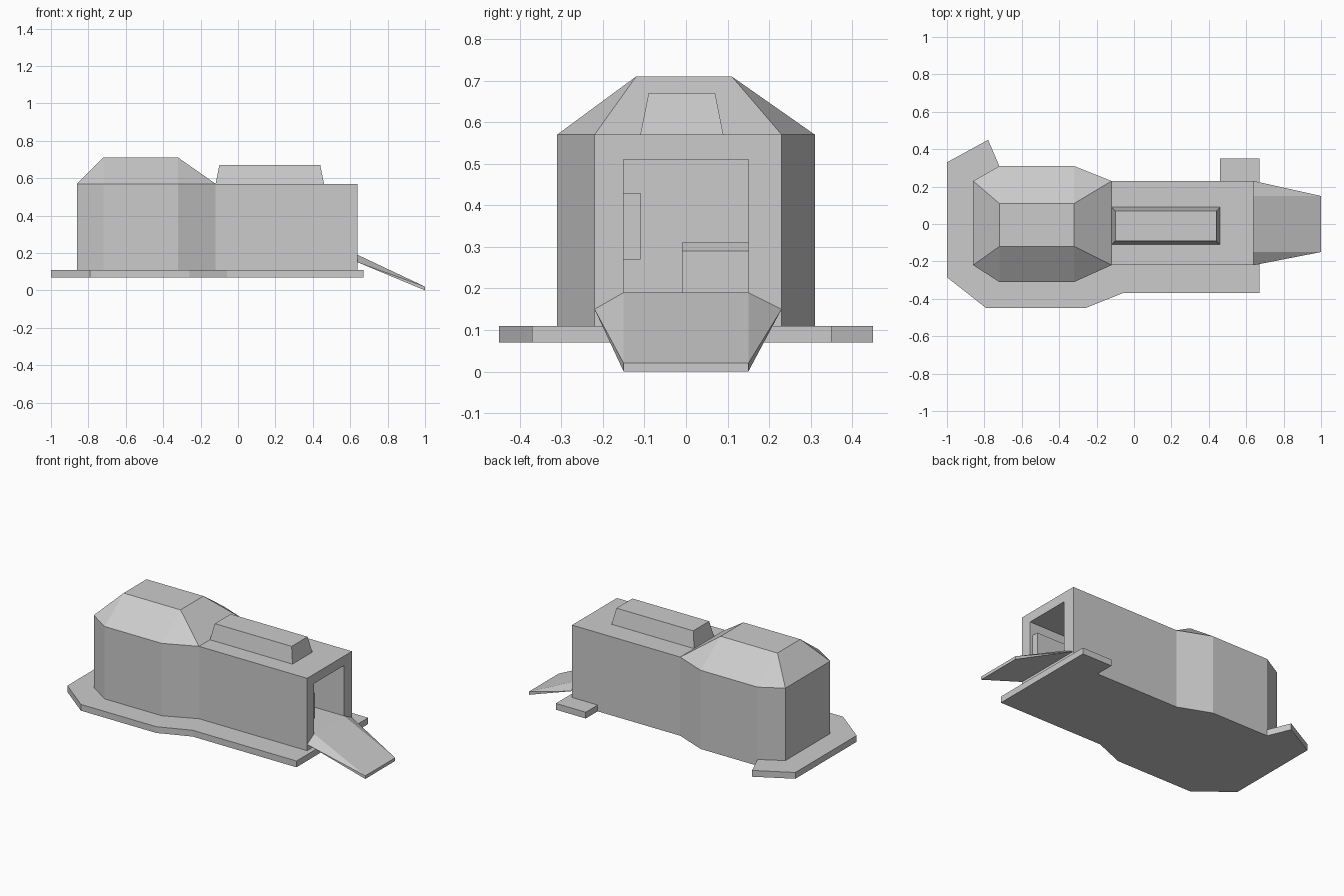
import bpy, bmesh
from mathutils import Vector

if "Cube" in bpy.data.objects:
    bpy.data.objects.remove(bpy.data.objects["Cube"])


def finish(name, bm):
    bmesh.ops.recalc_face_normals(bm, faces=bm.faces[:])
    me = bpy.data.meshes.new(name)
    bm.to_mesh(me)
    bm.free()
    ob = bpy.data.objects.new(name, me)
    bpy.context.collection.objects.link(ob)
    return ob


def prism(name, outline, z0, z1):
    bm = bmesh.new()
    face = bm.faces.new([bm.verts.new((x, y, z0)) for x, y in outline])
    ext = bmesh.ops.extrude_face_region(bm, geom=[face], use_keep_orig=True)
    top = [v for v in ext["geom"] if isinstance(v, bmesh.types.BMVert)]
    bmesh.ops.translate(bm, verts=top, vec=Vector((0, 0, z1 - z0)))
    return finish(name, bm)


def hull(name, points):
    bm = bmesh.new()
    bmesh.ops.convex_hull(bm, input=[bm.verts.new(p) for p in points])
    bmesh.ops.dissolve_limit(bm, angle_limit=0.002, verts=bm.verts[:], edges=bm.edges[:])
    return finish(name, bm)


def rect(x0, x1, y0, y1, z):
    return [(x, y, z) for x in (x0, x1) for y in (y0, y1)]


def box(name, x0, x1, y0, y1, z0, z1):
    return hull(name, rect(x0, x1, y0, y1, z0) + rect(x0, x1, y0, y1, z1))


# ground slab, wrapping the front and both ends
front = [(-1, -.285), (-.79, -.45), (-.26, -.45), (-.06, -.37), (.67, -.37)]
back = [(.67, .35), (.46, .35), (.46, .23), (-.12, .23), (-.32, .31),
        (-.72, .31), (-.78, .45), (-1, .33)]
prism("base_slab", front + back, .07, .11)

# walls: octagonal room plus straight corridor
room = [(-.12, .23), (-.32, .31), (-.72, .31), (-.86, .23),
        (-.86, -.22), (-.72, -.31), (-.32, -.31), (-.12, -.22)]
body = prism("main_body", room + [(.64, -.22), (.64, .23)], .11, .57)

# hollow corridor behind the doorway
cutter = box("corridor_cutter", -.1, .8, -.15, .15, .15, .51)
cutter.hide_render = True
cutter.hide_viewport = True
cutter.display_type = 'WIRE'
mod = body.modifiers.new("corridor", 'BOOLEAN')
mod.object = cutter
mod.operation = 'DIFFERENCE'
mod.solver = 'EXACT'

# faceted roof over the room
hull("room_roof", [(x, y, .57) for x, y in room] + rect(-.72, -.32, -.12, .11, .71))

# tapered raised box on the corridor roof
hull("roof_vent", rect(-.12, .46, -.11, .09, .57) + rect(-.10, .44, -.09, .07, .67))

# entrance ramp with flared upper end
hull("entry_ramp", rect(.64, 1, -.15, .15, 0)[2:] + rect(.64, 1, -.15, .15, .02)[2:]
     + [(.64, -.22, .15), (.64, .23, .15), (.64, -.15, .19), (.64, .15, .19)])

# interior fittings
box("corridor_floor", -.1, .64, -.15, .15, .15, .19)
box("wall_panel", .2, .62, -.15, -.11, .27, .43)
hull("inner_bench", rect(-.1, .3, -.01, .15, .19) + rect(-.1, .3, -.01, .15, .29)
     + rect(-.1, .26, -.01, .15, .31))
